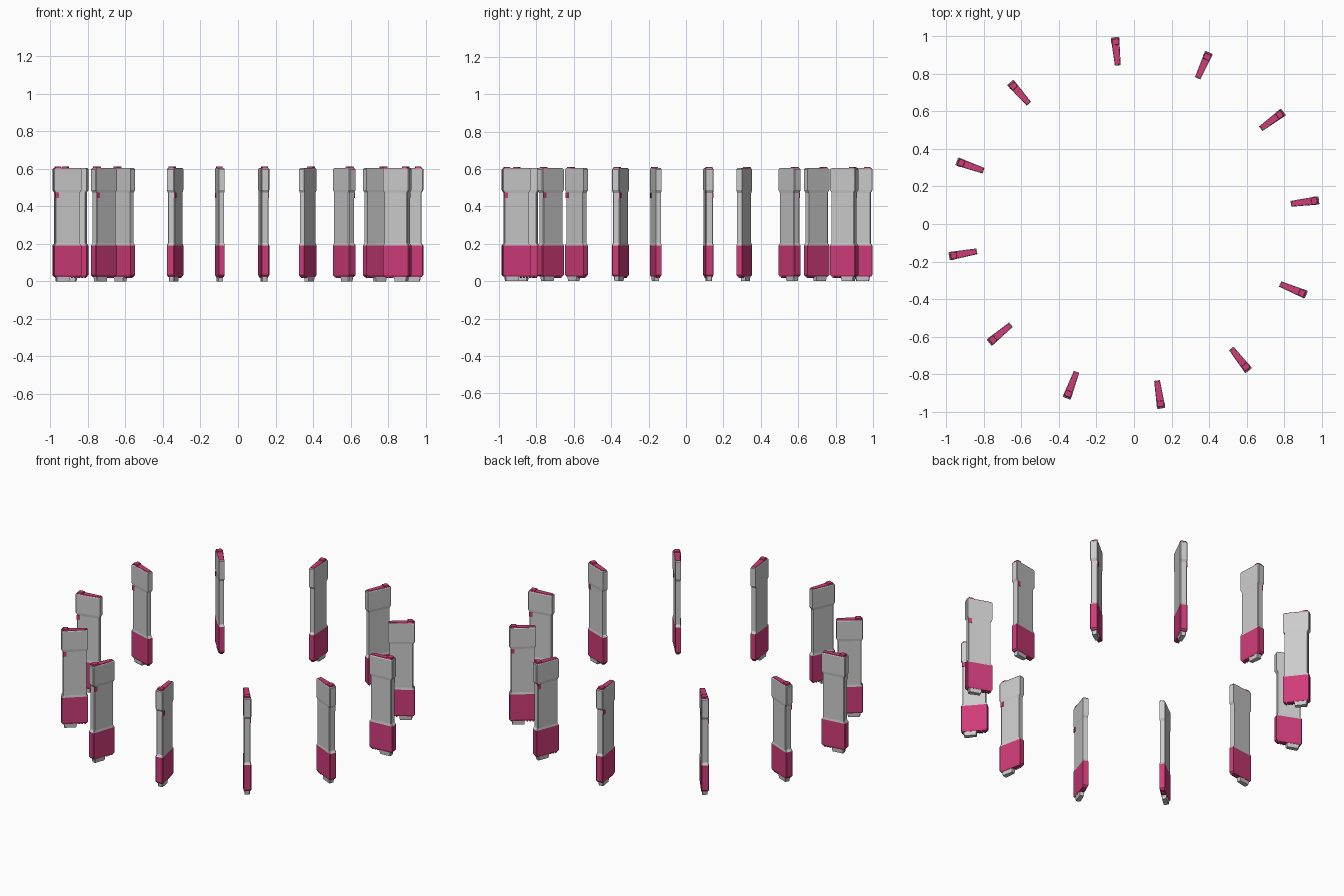
import bpy, bmesh, math

if "Cube" in bpy.data.objects:
    bpy.data.objects.remove(bpy.data.objects["Cube"])

R0, R1 = 0.846, 0.997      # inner and outer radius of a panel
W0, W1 = 0.0155, 0.0225    # half thickness at inner and outer edge

pink = bpy.data.materials.new("pink")
pink.diffuse_color = (0.62, 0.045, 0.19, 1)
pink.use_nodes = True
pink.node_tree.nodes["Principled BSDF"].inputs["Base Color"].default_value = pink.diffuse_color


def half_width(r):
    return W0 + (W1 - W0) * (r - R0) / (R1 - R0)


def section(z, inset=0.0, side=0.0, r0=R0, r1=R1):
    """Wedge-shaped outline with clipped outer corners."""
    a, b = r0 + inset, r1 - inset
    wa, wb = half_width(a) - side, half_width(b) - side
    c = 0.004
    return [(a, -wa, z), (b - c, -wb, z), (b, c - wb, z),
            (b, wb - c, z), (b - c, wb, z), (a, wa, z)]


def loft_mesh(name, sections, mat=None):
    bm = bmesh.new()
    rings = [[bm.verts.new(p) for p in s] for s in sections]
    n = len(rings[0])
    for lo, hi in zip(rings, rings[1:]):
        for k in range(n):
            m = (k + 1) % n
            bm.faces.new((lo[k], lo[m], hi[m], hi[k]))
    bm.faces.new(rings[0][::-1])
    bm.faces.new(rings[-1])
    bmesh.ops.recalc_face_normals(bm, faces=bm.faces)
    me = bpy.data.meshes.new(name)
    bm.to_mesh(me)
    bm.free()
    if mat:
        me.materials.append(mat)
    return me


def box(r0, r1, y0, y1, z):
    return [(r0, y0, z), (r1, y0, z), (r1, y1, z), (r0, y1, z)]


parts = []

# coloured lower sleeve with chamfered bottom
parts.append(loft_mesh("lower_sleeve", [
    section(0.024, 0.008, 0.004), section(0.034), section(0.19)], pink))

# grey body, narrowed between sleeve and head
parts.append(loft_mesh("body", [
    section(0.19), section(0.203, 0.009, 0.002), section(0.472, 0.009, 0.002),
    section(0.487), section(0.597), section(0.601, 0.003, 0.002)]))

# top cover and its raised outer nub
parts.append(loft_mesh("top_cover", [
    section(0.600, 0.005, 0.003), section(0.604, 0.006, 0.0035)], pink))
parts.append(loft_mesh("top_nub", [
    section(0.603, 0, 0.004, 0.955, 0.988),
    section(0.611, 0, 0.005, 0.957, 0.986)], pink))

# button near the outer edge, on one side only
parts.append(loft_mesh("side_button", [
    box(0.968, 0.988, 0.014, 0.0225, 0.445),
    box(0.968, 0.988, 0.014, 0.0225, 0.473)], pink))

# foot tab and small contact pins underneath
parts.append(loft_mesh("foot_tab", [
    section(0.0, 0, 0.007, 0.912, 0.980),
    section(0.026, 0, 0.005, 0.908, 0.984)]))
for k in range(3):
    r = 0.858 + 0.016 * k
    parts.append(loft_mesh("contact_pin", [
        box(r, r + 0.008, -0.009, 0.009, 0.017),
        box(r, r + 0.008, -0.009, 0.009, 0.026)], pink))

# ring of twelve panels, leaving a wider gap at the back left
for i in range(12):
    ang = math.radians(95.6 - 29.5 * i)
    for me in parts:
        ob = bpy.data.objects.new(me.name.split(".")[0], me)
        ob.location = (-0.004, 0.003, 0)
        ob.rotation_euler = (0, 0, ang)
        bpy.context.collection.objects.link(ob)
